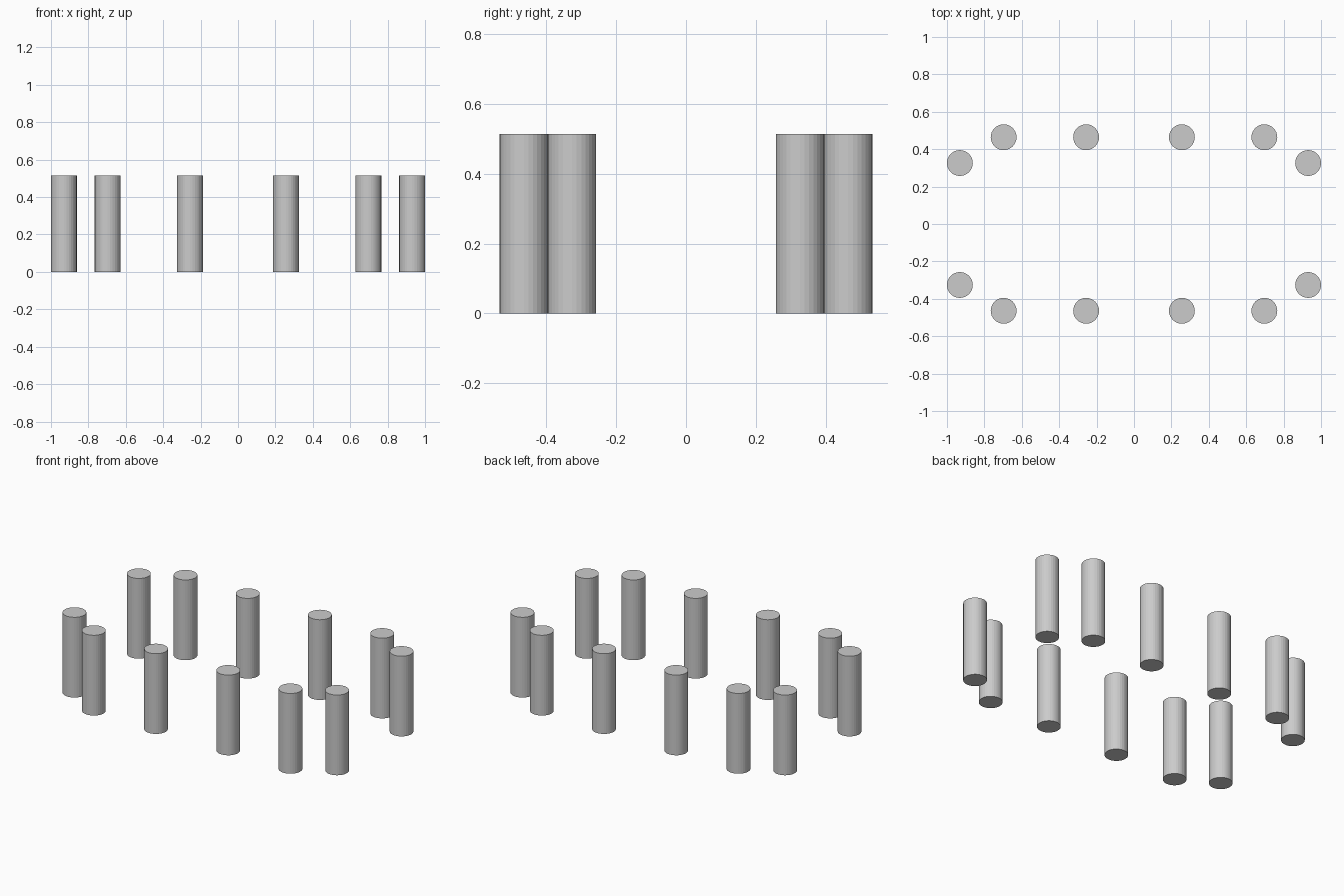
import bpy

cube = bpy.data.objects.get("Cube")
if cube:
    bpy.data.objects.remove(cube, do_unlink=True)

RADIUS = 0.069
HEIGHT = 0.514

# Single stone grey for every column
grey = bpy.data.materials.new("light_grey")
grey.use_nodes = True
colour = (0.6, 0.6, 0.6, 1)
grey.diffuse_color = colour
grey.node_tree.nodes["Principled BSDF"].inputs["Base Color"].default_value = colour


def column(name, x, y):
    bpy.ops.mesh.primitive_cylinder_add(
        vertices=32, radius=RADIUS, depth=HEIGHT, location=(x, y, HEIGHT / 2))
    obj = bpy.context.object
    obj.name = name
    obj.data.materials.append(grey)


# One quarter of the ring, mirrored to all four corners
quarter = {"inner": (0.256, 0.464), "middle": (0.697, 0.464), "outer": (0.931, 0.326)}
for part, (x, y) in quarter.items():
    for side, sx in (("left", 1), ("right", -1)):
        for end, sy in (("front", -1), ("back", 1)):
            column(f"{end}_{side}_{part}_column", sx * x, sy * y)
